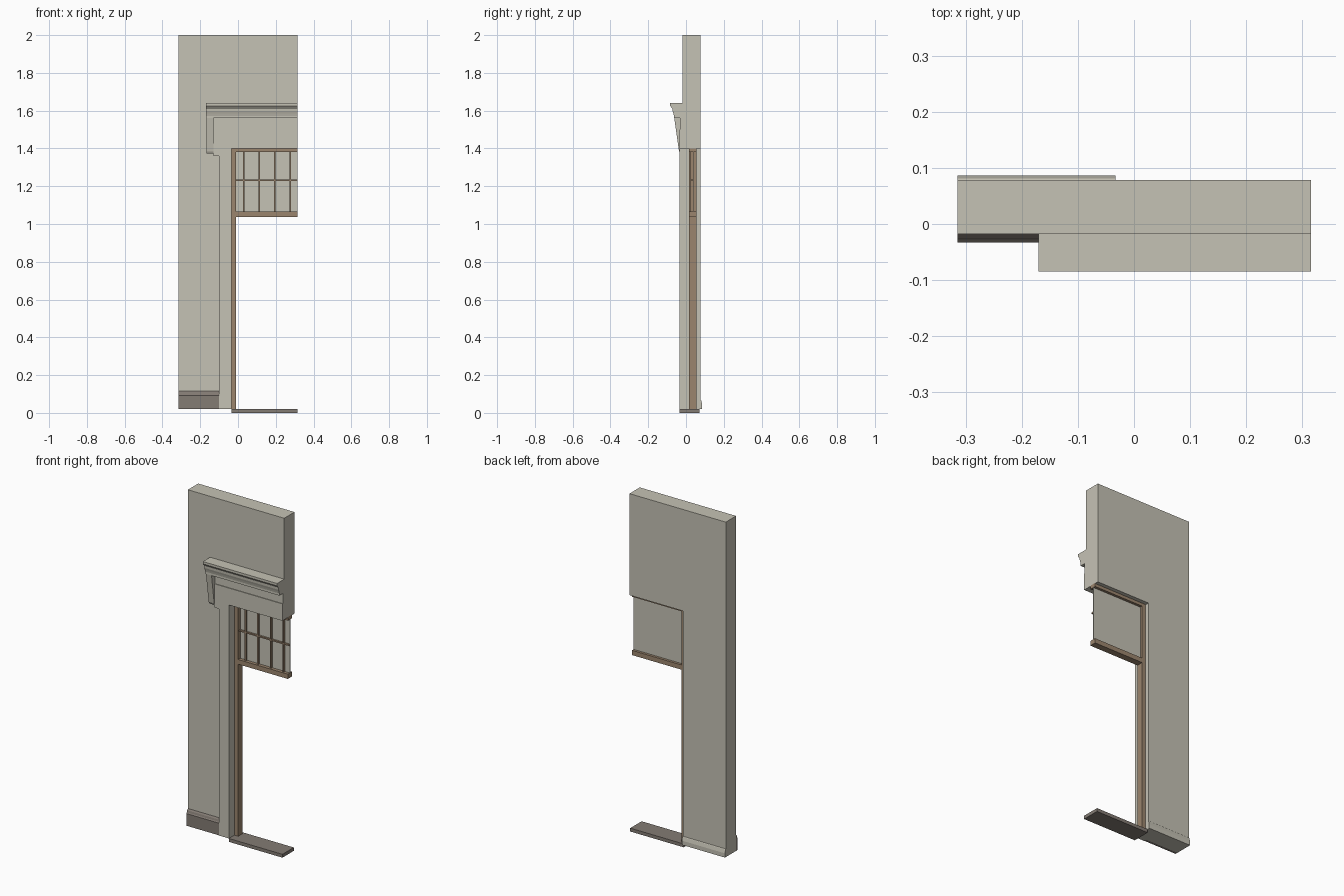
import bpy
import bmesh

cube = bpy.data.objects.get("Cube")
if cube:
    bpy.data.objects.remove(cube, do_unlink=True)


def material(name, rgb):
    m = bpy.data.materials.new(name)
    m.use_nodes = True
    m.diffuse_color = (*rgb, 1)
    m.node_tree.nodes["Principled BSDF"].inputs["Base Color"].default_value = (*rgb, 1)
    return m


PLASTER = material("warm plaster", (0.56, 0.54, 0.46))
WOOD = material("brown wood", (0.33, 0.235, 0.155))
STONE = material("dark stone", (0.23, 0.20, 0.175))


def extrude(name, profile, axis, start, end, mat):
    """Extrude a closed profile along x (profile is y, z) or y (profile is x, z)."""
    bm = bmesh.new()
    place = (lambda a, b: (start, a, b)) if axis == "x" else (lambda a, b: (a, start, b))
    face = bm.faces.new([bm.verts.new(place(a, b)) for a, b in profile])
    out = bmesh.ops.extrude_face_region(bm, geom=[face])
    verts = [v for v in out["geom"] if isinstance(v, bmesh.types.BMVert)]
    offset = (end - start, 0, 0) if axis == "x" else (0, end - start, 0)
    bmesh.ops.translate(bm, verts=verts, vec=offset)
    bmesh.ops.recalc_face_normals(bm, faces=bm.faces)
    mesh = bpy.data.meshes.new(name)
    bm.to_mesh(mesh)
    bm.free()
    mesh.materials.append(mat)
    obj = bpy.data.objects.new(name, mesh)
    bpy.context.collection.objects.link(obj)
    return obj


def box(name, x, y, z, mat):
    corners = [(x[0], z[0]), (x[1], z[0]), (x[1], z[1]), (x[0], z[1])]
    return extrude(name, corners, "y", y[0], y[1], mat)


LEFT, RIGHT = -0.315, 0.315
JAMB, HEAD, FLOOR = -0.035, 1.40, 0.02
FRONT, BACK = -0.018, 0.078

# Wall with the half doorway cut out of it
extrude("wall", [(LEFT, FLOOR), (JAMB, FLOOR), (JAMB, HEAD), (RIGHT, HEAD),
                 (RIGHT, 2.0), (LEFT, 2.0)], "y", FRONT, BACK, PLASTER)

# Door casing with its stepped ear, and the frieze above
extrude("door_casing", [(-0.10, FLOOR), (JAMB, FLOOR), (JAMB, HEAD), (RIGHT, HEAD),
                        (RIGHT, 1.50), (-0.13, 1.50), (-0.13, 1.36), (-0.10, 1.36)],
        "y", -0.035, FRONT, PLASTER)
box("frieze", (-0.13, RIGHT), (-0.031, FRONT), (1.50, 1.565), PLASTER)

# Cornice and the tapered bracket carrying it
extrude("cornice", [(FRONT, 1.64), (-0.085, 1.64), (-0.085, 1.626), (-0.072, 1.61),
                    (-0.071, 1.597), (-0.067, 1.585), (-0.064, 1.573), (-0.064, 1.56),
                    (FRONT, 1.56)], "x", -0.17, RIGHT, PLASTER)
extrude("bracket", [(FRONT, 1.56), (-0.062, 1.56), (-0.037, 1.385),
                    (-0.030, 1.372), (FRONT, 1.372)], "x", -0.166, -0.13, PLASTER)

# Skirtings on both sides of the wall
extrude("front_skirting", [(FRONT, FLOOR), (-0.033, FLOOR), (-0.033, 0.092),
                           (-0.028, 0.097), (-0.025, 0.108), (FRONT, 0.116)],
        "x", LEFT, -0.10, STONE)
extrude("back_skirting", [(BACK, FLOOR), (0.086, FLOOR), (0.086, 0.045),
                          (0.081, 0.065), (BACK, 0.068)], "x", LEFT, -0.033, PLASTER)

# Threshold
box("threshold", (JAMB, RIGHT), (-0.035, 0.071), (0, FLOOR), STONE)

# Wooden frame and transom bar
DEPTH = (0.016, 0.055)
box("frame_jamb", (-0.037, -0.01), DEPTH, (FLOOR, 1.403), WOOD)
box("frame_head", (-0.01, RIGHT), DEPTH, (1.382, 1.403), WOOD)
box("transom_bar", (-0.01, RIGHT), DEPTH, (1.037, 1.065), WOOD)

# Transom window: pane with glazing bars in front
box("transom_pane", (-0.01, RIGHT), (0.036, 0.040), (1.065, 1.382), PLASTER)
for i in range(4):
    x = 0.030 + i * 0.0825
    box(f"upright_glazing_bar_{i + 1}", (x - 0.004, x + 0.004), (0.024, 0.036),
        (1.065, 1.382), WOOD)
box("level_glazing_bar", (-0.01, RIGHT), (0.025, 0.036), (1.228, 1.236), WOOD)
